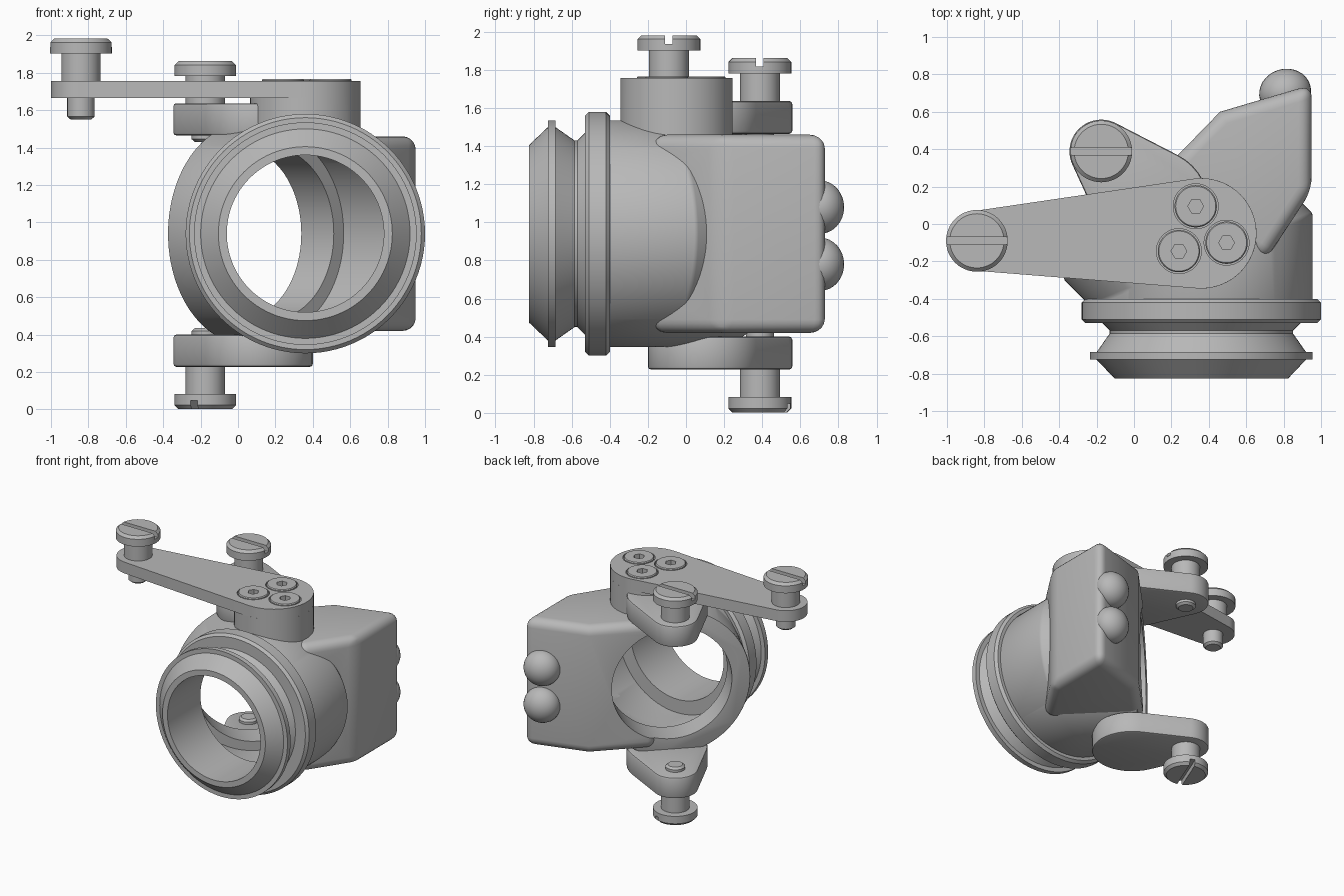
import bpy, bmesh, math
from mathutils import Vector, Matrix

cube = bpy.data.objects.get("Cube")
if cube:
    bpy.data.objects.remove(cube)

metal = bpy.data.materials.new("grey metal")
metal.use_nodes = True
GREY = (0.48, 0.48, 0.48, 1)
metal.diffuse_color = GREY
metal.node_tree.nodes["Principled BSDF"].inputs["Base Color"].default_value = GREY

AXIS_X, MID_Z = 0.36, 0.94          # centre line of the main tube
BEND_Y, BACK_LEN = -0.19, 0.45      # tube bends by 45 degrees here
H = math.sqrt(0.5)


def make(name, bm):
    bmesh.ops.recalc_face_normals(bm, faces=bm.faces[:])
    me = bpy.data.meshes.new(name)
    bm.to_mesh(me)
    bm.free()
    me.materials.append(metal)
    ob = bpy.data.objects.new(name, me)
    bpy.context.collection.objects.link(ob)
    return ob


def loft(name, rings):
    """Skin a list of equal point rings and cap both ends."""
    bm = bmesh.new()
    vs = [[bm.verts.new(p) for p in ring] for ring in rings]
    n = len(vs[0])
    for a, b in zip(vs, vs[1:]):
        for i in range(n):
            j = (i + 1) % n
            bm.faces.new((a[i], a[j], b[j], b[i]))
    bm.faces.new(vs[0])
    bm.faces.new(vs[-1])
    return make(name, bm)


def prism(name, outline, z0, z1):
    return loft(name, [[(x, y, z) for x, y in outline] for z in (z0, z1)])


def lathe(name, profile, x, y, steps=48):
    """Solid of revolution about a vertical axis from (radius, z) points."""
    angles = [math.tau * i / steps for i in range(steps)]
    return loft(name, [[(x + r * math.cos(a), y + r * math.sin(a), z) for a in angles]
                       for r, z in profile])


def link_outline(a, ra, b, rb, steps=24):
    """Outline of a belt around two circles."""
    d = Vector(b) - Vector(a)
    th, phi = math.atan2(d.y, d.x), math.acos((ra - rb) / d.length)
    pts = []
    for c, r, s, e in ((a, ra, th + phi, th + math.tau - phi), (b, rb, th - phi, th + phi)):
        for i in range(steps + 1):
            t = s + (e - s) * i / steps
            pts.append((c[0] + r * math.cos(t), c[1] + r * math.sin(t)))
    return pts


def elbow(name, r, front_y, back_len, steps=96):
    """Mitred round bar: along y, then turned towards the back right."""
    rings = [[], [], []]
    for i in range(steps):
        u, z = r * math.cos(math.tau * i / steps), MID_Z + r * math.sin(math.tau * i / steps)
        rings[0].append((AXIS_X + u, front_y, z))
        rings[1].append((AXIS_X + u, BEND_Y + u * math.tan(math.pi / 8), z))
        rings[2].append((AXIS_X + H * (u - back_len), BEND_Y + H * (u + back_len), z))
    return loft(name, rings)


def apply(ob):
    bpy.context.view_layer.update()
    dg = bpy.context.evaluated_depsgraph_get()
    me = bpy.data.meshes.new_from_object(ob.evaluated_get(dg))
    ob.modifiers.clear()
    ob.data = me


def bevel(ob, width, segments=3):
    m = ob.modifiers.new("bevel", "BEVEL")
    m.width, m.segments, m.limit_method = width, segments, "ANGLE"
    m.angle_limit = math.radians(30)
    apply(ob)


def cut(ob, cutters):
    for c in cutters:
        c.hide_render = True
        m = ob.modifiers.new("cut", "BOOLEAN")
        m.operation, m.object, m.solver = "DIFFERENCE", c, "EXACT"
    apply(ob)


def discard(cutters):
    for c in cutters:
        bpy.data.objects.remove(c)


# Bent housing, the flat-sided box on its back left corner, and the boss on top
HUB, LEVER_END = (AXIS_X, -0.05), (-0.84, -0.09)
housing = elbow("housing", 0.595, -0.48, BACK_LEN)
bevel(housing, 0.012, 2)
box = prism("housing_box", [(0.95, 0.745), (0.95, 0.18), (0.7, -0.2), (0.1, 0.23), (0.46, 0.6)],
            0.42, 1.46)
bevel(box, 0.07, 5)
boss = lathe("top_boss", [(0.295, 1.42), (0.295, 1.67)], *HUB, 64)

# Wide bent chamber inside, leaving a thick lip around the rear opening
chamber = elbow("chamber_cutter", 0.53, -0.7, BACK_LEN - 0.21)
opening = lathe("opening_cutter", [(0.455, -0.3), (0.455, 0.3)], 0, 0, 96)
opening.data.transform(Matrix.Translation((AXIS_X - H * BACK_LEN, BEND_Y + H * BACK_LEN, MID_Z))
                       @ Vector((-1, 1, 0)).to_track_quat("Z", "Y").to_matrix().to_4x4())
for part in (housing, box, boss):
    cut(part, [chamber, opening])
discard([chamber, opening])

# Front neck: tapered nose, thin rim, groove and flange around the opening
neck = lathe("front_neck", [(0.42, -0.825), (0.465, -0.825), (0.56, -0.725), (0.595, -0.725),
                            (0.595, -0.685), (0.56, -0.685), (0.49, -0.585), (0.49, -0.57),
                            (0.53, -0.53), (0.62, -0.53), (0.64, -0.51),
                            (0.64, -0.42), (0.62, -0.4), (0.42, -0.4)], 0, 0, 96)
bm = bmesh.new()
bm.from_mesh(neck.data)
caps = [f for f in bm.faces if len(f.verts) > 4]
loops = [e for f in caps for e in f.edges]
bmesh.ops.delete(bm, geom=caps, context="FACES_ONLY")
bmesh.ops.bridge_loops(bm, edges=loops)
bmesh.ops.recalc_face_normals(bm, faces=bm.faces[:])
bm.to_mesh(neck.data)
bm.free()
neck.data.transform(Matrix.Translation((AXIS_X, 0, MID_Z)) @ Matrix.Rotation(-math.pi / 2, 4, "X"))

# Lever with three socket-head screws sunk into it
lever = prism("lever", link_outline(HUB, 0.295, LEVER_END, 0.16), 1.665, 1.757)
SOCKETS = [(0.33, 0.095), (0.24, -0.145), (0.495, -0.1)]
holes = [lathe("hole_cutter", [(0.12, 1.72), (0.12, 1.9)], *p) for p in SOCKETS]
cut(lever, holes)
discard(holes)
for i, p in enumerate(SOCKETS):
    cap = lathe(f"socket_screw_{i + 1}", [(0.113, 1.7), (0.113, 1.76), (0.107, 1.767)], *p)
    hexagon = lathe("hex_cutter", [(0.042, 1.72), (0.042, 1.9)], *p, 6)
    cut(cap, [hexagon])
    discard([hexagon])


def slot_screw(name, x, y, seat, tip, turn=0.0):
    """Shoulder screw with slotted head; seat is the plate top, tip its lower end."""
    head = seat + 0.145
    ob = lathe(name, [(0.055, tip), (0.073, tip + 0.015), (0.073, seat - 0.01), (0.105, seat - 0.01),
                      (0.105, head), (0.165, head), (0.165, head + 0.06), (0.145, head + 0.08)], x, y)
    slot = prism("slot_cutter", [(-1, -0.02), (1, -0.02), (1, 0.02), (-1, 0.02)],
                 head + 0.035, head + 0.2)
    slot.data.transform(Matrix.Translation((x, y, 0)) @ Matrix.Rotation(turn, 4, "Z"))
    cut(ob, [slot])
    discard([slot])
    return ob


def flip(ob):
    """Mirror a part to the underside."""
    ob.data.transform(Matrix.Translation((0, 0, 2 * MID_Z - 0.015)) @ Matrix.Scale(-1, 4, (0, 0, 1)))
    ob.data.flip_normals()


# Matching ears above and below, each with a slotted screw
EAR_TIP = (-0.175, 0.388)
slot_screw("lever_screw", *LEVER_END, 1.757, 1.55)
for side, turn in (("top", 0.0), ("bottom", math.radians(68))):
    ear = prism(side + "_ear", link_outline((0.1, 0.1), 0.3, EAR_TIP, 0.17), 1.465, 1.637)
    bevel(ear, 0.015, 2)
    screw = slot_screw(side + "_ear_screw", *EAR_TIP, 1.637, 1.43, turn)
    if side == "bottom":
        flip(ear)
        flip(screw)

# Two round buttons on the back of the box
for name, z in (("upper_button", 1.08), ("lower_button", 0.78)):
    bm = bmesh.new()
    bmesh.ops.create_uvsphere(bm, u_segments=32, v_segments=16, radius=0.14)
    bmesh.ops.scale(bm, vec=(1, 0.9, 1), verts=bm.verts[:])
    bmesh.ops.rotate(bm, verts=bm.verts[:], matrix=Matrix.Rotation(math.radians(17), 3, "Z"))
    bmesh.ops.translate(bm, verts=bm.verts[:], vec=(0.808, 0.703, z))
    make(name, bm)

# Smooth shading with crisp edges
for ob in bpy.context.collection.objects:
    if ob.type == "MESH" and ob.data.materials and ob.data.materials[0] == metal:
        ob.data.shade_smooth()
        ob.data.set_sharp_from_angle(angle=math.radians(30))
